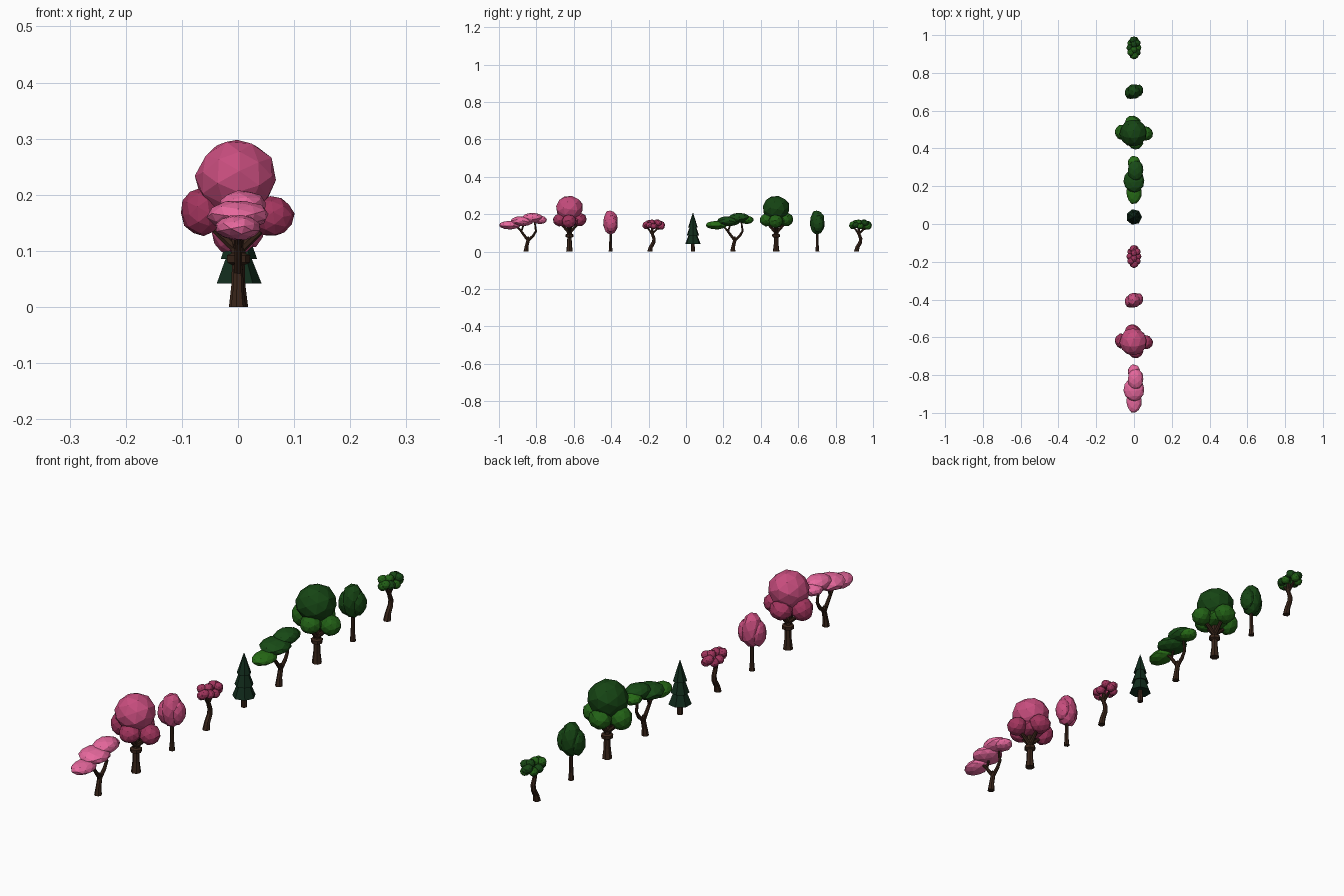
import bpy, bmesh, math, random
from mathutils import Vector, Matrix, Euler

if "Cube" in bpy.data.objects:
    bpy.data.objects.remove(bpy.data.objects["Cube"])


def material(name, rgb):
    m = bpy.data.materials.new(name)
    m.diffuse_color = (*rgb, 1)
    m.use_nodes = True
    m.node_tree.nodes["Principled BSDF"].inputs["Base Color"].default_value = m.diffuse_color
    return m


def finish(bm, name, mat, y):
    bmesh.ops.recalc_face_normals(bm, faces=bm.faces[:])
    me = bpy.data.meshes.new(name)
    bm.to_mesh(me)
    bm.free()
    me.materials.append(mat)
    ob = bpy.data.objects.new(name, me)
    ob.location.y = y
    bpy.context.collection.objects.link(ob)


def blobs(name, items, mat, y, subdiv=2, seed=1):
    """Faceted, slightly irregular ellipsoids: (x, y, z, rx, ry, rz)."""
    rnd = random.Random(seed)
    bm = bmesh.new()
    for px, py, pz, rx, ry, rz in items:
        vs = bmesh.ops.create_icosphere(bm, subdivisions=subdiv, radius=1.03)['verts']
        rot = Euler([rnd.uniform(0, 6) for _ in range(3)]).to_matrix()
        for v in vs:
            c = rot @ v.co * rnd.uniform(0.95, 1.03)
            v.co = Vector((px + c.x * rx, py + c.y * ry, pz + c.z * rz))
    finish(bm, name, mat, y)


def tubes(name, paths, mat, y, sides=7):
    """Tapered tubes; each path is a list of (x, y, z, radius)."""
    bm = bmesh.new()
    for path in paths:
        pts = [Vector(p[:3]) for p in path]
        rings = []
        for i, p in enumerate(pts):
            t = pts[min(i + 1, len(pts) - 1)] - pts[max(i - 1, 0)]
            if p.z == 0:
                t = Vector((0, 0, 1))
            q = Vector((0, 0, 1)).rotation_difference(t)
            r = path[i][3]
            rings.append([bm.verts.new(p + q @ Vector((
                r * math.cos(a * math.tau / sides), r * math.sin(a * math.tau / sides), 0)))
                for a in range(sides)])
        for a, b in zip(rings, rings[1:]):
            for k in range(sides):
                n = (k + 1) % sides
                bm.faces.new((a[k], a[n], b[n], b[k]))
        bm.faces.new(rings[0])
        bm.faces.new(rings[-1])
    finish(bm, name, mat, y)


bark = material("bark", (.04, .018, .01))
needle = material("needles", (.006, .026, .012))


def flat_tree(tag, y, light, mid):
    # forked trunk with flat layered canopy
    tubes(tag + "_flat_tree_trunk", [
        [(0, 0, 0, .014), (0, .003, .03, .010), (0, .012, .065, .009), (0, .008, .08, .006)],
        [(0, .011, .06, .008), (0, -.012, .09, .007), (0, -.03, .115, .006), (0, -.06, .145, .004)],
        [(0, .011, .06, .008), (0, .038, .085, .007), (0, .053, .11, .006), (0, .045, .165, .004)],
        [(0, -.025, .108, .005), (0, -.01, .155, .004)]], bark, y)
    blobs(tag + "_flat_tree_outer_canopy", [
        (0, -.087, .142, .04, .057, .023), (0, .074, .17, .032, .037, .022)], light, y)
    blobs(tag + "_flat_tree_inner_canopy", [
        (0, -.022, .163, .054, .06, .027), (.008, .034, .181, .042, .055, .026)], mid, y, seed=2)


def large_tree(tag, y, mid, dark):
    # thick trunk with a collar and short branches
    tubes(tag + "_large_tree_trunk", [
        [(0, 0, 0, .018), (0, 0, .04, .013), (0, 0, .075, .012), (0, 0, .079, .021),
         (0, 0, .092, .022), (0, 0, .096, .013), (0, 0, .19, .012)]]
        + [[(0, 0, .10, .009), (.06 * c, .05 * s, .155, .006)]
           for c, s in ((1, 0), (-1, 0), (0, 1), (0, -1))], bark, y)
    blobs(tag + "_large_tree_crown", [(-.004, 0, .23, .071, .071, .068)], mid, y, seed=3)
    blobs(tag + "_large_tree_side_foliage", [
        (-.064, .003, .17, .037, .04, .043), (.062, -.003, .162, .037, .038, .036),
        (.008, -.05, .17, .04, .038, .034), (-.006, .052, .172, .042, .04, .036),
        (0, 0, .165, .055, .055, .03)], dark, y, seed=4)


def oval_tree(tag, y, mid):
    # slim trunk with overlapping upright lobes
    tubes(tag + "_oval_tree_trunk", [
        [(0, 0, 0, .011), (0, 0, .03, .008), (0, 0, .13, .006)]], bark, y)
    blobs(tag + "_oval_tree_crown", [
        (0, 0, .156, .036, .040, .066), (-.022, -.007, .147, .027, .032, .048),
        (.022, .004, .15, .026, .032, .046)], mid, y, seed=5)


def bent_tree(tag, y, mid, light):
    # curved trunk with a crown of small clumps
    tubes(tag + "_bent_tree_trunk", [
        [(0, -.024, 0, .014), (0, -.018, .025, .011), (0, -.003, .05, .010),
         (0, -.001, .07, .009), (0, -.012, .1, .008), (0, -.01, .13, .007)],
        [(0, -.012, .095, .006), (0, .03, .135, .004)],
        [(0, -.012, .095, .006), (0, -.04, .135, .004)]], bark, y)
    rnd = random.Random(8)
    clumps = [(0, -.045, .14), (0, .04, .143), (0, -.012, .156), (0, .016, .157)]
    for i in range(10):
        a = i * math.tau / 10
        clumps.append((.022 * math.cos(a), -.002 + .042 * math.sin(a), .142 + rnd.uniform(-.011, .012)))
    full = [(*c, .017, .018, .016) for c in clumps]
    blobs(tag + "_bent_tree_clumps", full[::2], mid, y, seed=6)
    blobs(tag + "_bent_tree_light_clumps", full[1::2], light, y, seed=7)


def pine(y):
    # stacked seven-sided skirts
    tubes("pine_trunk", [[(0, 0, 0, .011), (0, 0, .06, .009)]], bark, y)
    tubes("pine_tiers", [
        [(0, 0, .052, .012), (0, 0, .042, .042), (0, 0, .105, .017)],
        [(0, 0, .095, .010), (0, 0, .086, .034), (0, 0, .148, .012)],
        [(0, 0, .14, .008), (0, 0, .13, .026), (0, 0, .208, .001)]], needle, y)


# one row of four trees in each colour, with the pine between
palettes = {
    "pink": (-.855, (.80, .14, .34), (.80, .14, .34), (.58, .075, .21), (.36, .035, .11)),
    "green": (.250, (.02, .15, .008), (.009, .07, .008), (.008, .06, .007), (.016, .12, .008)),
}
for tag, (y0, *cols) in palettes.items():
    tip, pale, mid, dark = [material(f"{tag}_leaf_{i}", c) for i, c in enumerate(cols)]
    flat_tree(tag, y0, tip, pale)
    large_tree(tag, y0 + .232, mid, dark)
    oval_tree(tag, y0 + .452, mid)
    bent_tree(tag, y0 + .685, dark, dark if tag == "pink" else mid)
pine(.037)
